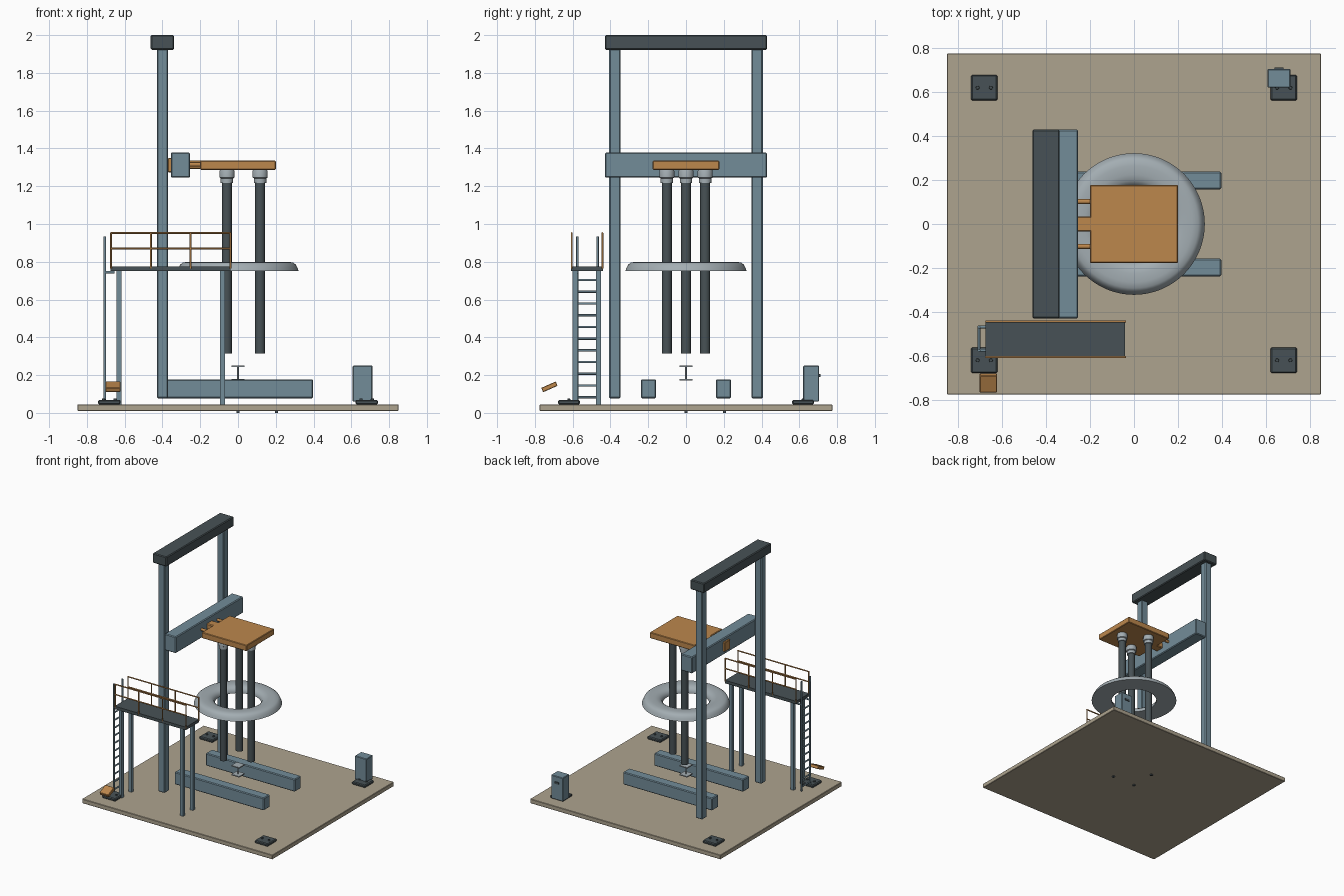
import bpy, bmesh, math
from mathutils import Vector

if "Cube" in bpy.data.objects:
    bpy.data.objects.remove(bpy.data.objects["Cube"])


def material(name, srgb):
    m = bpy.data.materials.new(name)
    m.diffuse_color = [((c + 0.055) / 1.055) ** 2.4 for c in srgb] + [1]
    m.use_nodes = True
    m.node_tree.nodes["Principled BSDF"].inputs["Base Color"].default_value = m.diffuse_color
    return m


STEEL = material("steel_blue", (0.45, 0.55, 0.60))
DARK = material("dark_grey", (0.28, 0.32, 0.335))
TAN = material("floor_tan", (0.68, 0.64, 0.56))
COPPER = material("copper_orange", (0.74, 0.53, 0.30))
LIGHT = material("light_grey", (0.64, 0.68, 0.70))


def finish(name, bm, mat, bevel=0.0, smooth=False):
    bmesh.ops.recalc_face_normals(bm, faces=bm.faces)
    me = bpy.data.meshes.new(name)
    bm.to_mesh(me)
    bm.free()
    me.materials.append(mat)
    ob = bpy.data.objects.new(name, me)
    bpy.context.collection.objects.link(ob)
    if bevel:
        mod = ob.modifiers.new("bevel", 'BEVEL')
        mod.width, mod.segments = bevel, 1
    if smooth:
        bpy.ops.object.select_all(action='DESELECT')
        ob.select_set(True)
        bpy.context.view_layer.objects.active = ob
        bpy.ops.object.shade_smooth_by_angle(angle=math.radians(50))
    return ob


def box(name, x, y, z, mat, bevel=0.0):
    """Box from (min, max) pairs on each axis."""
    bm = bmesh.new()
    bmesh.ops.create_cube(bm, size=1)
    for v in bm.verts:
        v.co = Vector([(a + b) / 2 + c * (b - a) for c, (a, b) in zip(v.co, (x, y, z))])
    return finish(name, bm, mat, bevel)


def lathe(name, profile, centre, mat, sides=32, closed=False):
    """Revolve (radius, z) points about a vertical axis."""
    bm = bmesh.new()
    rings = []
    for r, z in profile:
        rings.append([bm.verts.new((centre[0] + r * math.cos(math.tau * i / sides),
                                    centre[1] + r * math.sin(math.tau * i / sides), z))
                      for i in range(sides)])
    pairs = list(zip(rings, rings[1:]))
    if closed:
        pairs.append((rings[-1], rings[0]))
    else:
        bm.faces.new(rings[0])
        bm.faces.new(rings[-1])
    for a, b in pairs:
        for i in range(sides):
            j = (i + 1) % sides
            bm.faces.new((a[i], a[j], b[j], b[i]))
    return finish(name, bm, mat, smooth=True)


def rod(name, a, b, r, mat, sides=8):
    """Thin round bar between two points."""
    a, b = Vector(a), Vector(b)
    bm = bmesh.new()
    bmesh.ops.create_cone(bm, cap_ends=True, segments=sides, radius1=r, radius2=r,
                          depth=(b - a).length)
    rot = (b - a).to_track_quat('Z', 'Y')
    for v in bm.verts:
        v.co = rot @ v.co + (a + b) / 2
    return finish(name, bm, mat, smooth=True)


# Floor slab with small pins beneath
box("floor_slab", (-0.85, 0.85), (-0.775, 0.775), (0.01, 0.045), TAN, 0.003)
for x, y in ((0, 0), (0.205, 0), (0, 0.205)):
    box("floor_pin", (x - 0.008, x + 0.008), (y - 0.008, y + 0.008), (0, 0.012), DARK)

# Portal frame
for s in (-1, 1):
    box("portal_column", (-0.43, -0.37), (s * 0.377 - 0.03, s * 0.377 + 0.03),
        (0.077, 1.93), STEEL, 0.006)
    box("ground_beam", (-0.4, 0.397), (s * 0.198 - 0.04, s * 0.198 + 0.04),
        (0.077, 0.178), STEEL, 0.006)
box("top_beam", (-0.462, -0.338), (-0.43, 0.43), (1.922, 2.0), DARK, 0.006)
box("cross_beam", (-0.356, -0.254), (-0.43, 0.43), (1.245, 1.378), STEEL, 0.006)

# Carrier plate and its arms
box("carrier_plate", (-0.2, 0.2), (-0.177, 0.177), (1.287, 1.335), COPPER, 0.004)
box("centre_arm", (-0.36, -0.19), (-0.035, 0.035), (1.29, 1.335), COPPER, 0.006)
box("arm_end_plate", (-0.371, -0.35), (-0.035, 0.035), (1.273, 1.35), COPPER, 0.004)
for y in (-0.102, 0.102):
    rod("side_arm", (-0.3, y, 1.315), (-0.19, y, 1.315), 0.011, COPPER, 12)

# Three hanging electrodes with clamps
for k in range(3):
    a = math.tau * k / 3
    c = (0.117 * math.cos(a), 0.117 * math.sin(a))
    lathe("electrode", [(0.027, 0.315), (0.027, 1.25)], c, DARK, 24)
    lathe("electrode_clamp", [(0.033, 1.218), (0.033, 1.242), (0.04, 1.246),
                              (0.04, 1.28), (0.036, 1.288)], c, LIGHT, 24)

# Domed roof ring
lathe("roof_ring", [(0.17, 0.75), (0.17, 0.762), (0.178, 0.78), (0.197, 0.794), (0.225, 0.8),
                    (0.265, 0.8), (0.292, 0.796), (0.306, 0.785), (0.315, 0.768), (0.322, 0.75)],
      (0, 0), LIGHT, 64, closed=True)

# Small spindle with two flat plates
for z in (0.175, 0.247):
    box("spindle_plate", (-0.035, 0.035), (-0.035, 0.035), (z - 0.004, z + 0.004), LIGHT)
rod("spindle", (0, 0, 0.175), (0, 0, 0.247), 0.005, LIGHT)

# Service platform
box("platform_deck", (-0.675, -0.04), (-0.608, -0.44), (0.752, 0.776), DARK)
for x in (-0.631, -0.083):
    for y in (-0.587, -0.463):
        box("platform_leg", (x - 0.013, x + 0.013), (y - 0.013, y + 0.013), (0.045, 0.755), STEEL)

# Handrails on both long sides
for y in (-0.605, -0.443):
    for i in range(4):
        x = -0.672 + i * 0.2105
        rod("handrail_post", (x, y, 0.765), (x, y, 0.952), 0.005, COPPER)
    for z in (0.87, 0.952):
        rod("handrail_bar", (-0.675, y, z), (-0.037, y, z), 0.005, COPPER)

# Ladder
for y in (-0.575, -0.468):
    rod("ladder_rail", (-0.705, y, 0.05), (-0.705, y, 0.935), 0.007, STEEL)
    rod("ladder_bracket", (-0.705, y, 0.745), (-0.655, y, 0.745), 0.007, STEEL)
for i in range(11):
    z = 0.083 + i * 0.062
    rod("ladder_rung", (-0.705, -0.575, z), (-0.705, -0.468, z), 0.006, STEEL)

# Corner pads with bolts
for sx in (-1, 1):
    for sy in (-1, 1):
        x, y = sx * 0.681, sy * 0.62
        box("corner_pad", (x - 0.06, x + 0.06), (y - 0.058, y + 0.058), (0.045, 0.068), DARK, 0.006)
        for d in (-0.03, 0.03):
            lathe("pad_bolt", [(0.01, 0.06), (0.008, 0.076)], (x + d, y), DARK, 6)

# Control cabinet with handle
box("control_cabinet", (0.607, 0.712), (0.62, 0.705), (0.06, 0.25), STEEL, 0.004)
box("cabinet_handle", (0.64, 0.68), (0.7, 0.711), (0.19, 0.206), DARK)

# Tilted control panel
panel = box("tilted_panel", (-0.04, 0.04), (-0.042, 0.042), (-0.0125, 0.0125), COPPER, 0.003)
panel.location = (-0.662, -0.723, 0.138)
panel.rotation_euler = (math.radians(24), 0, 0)
